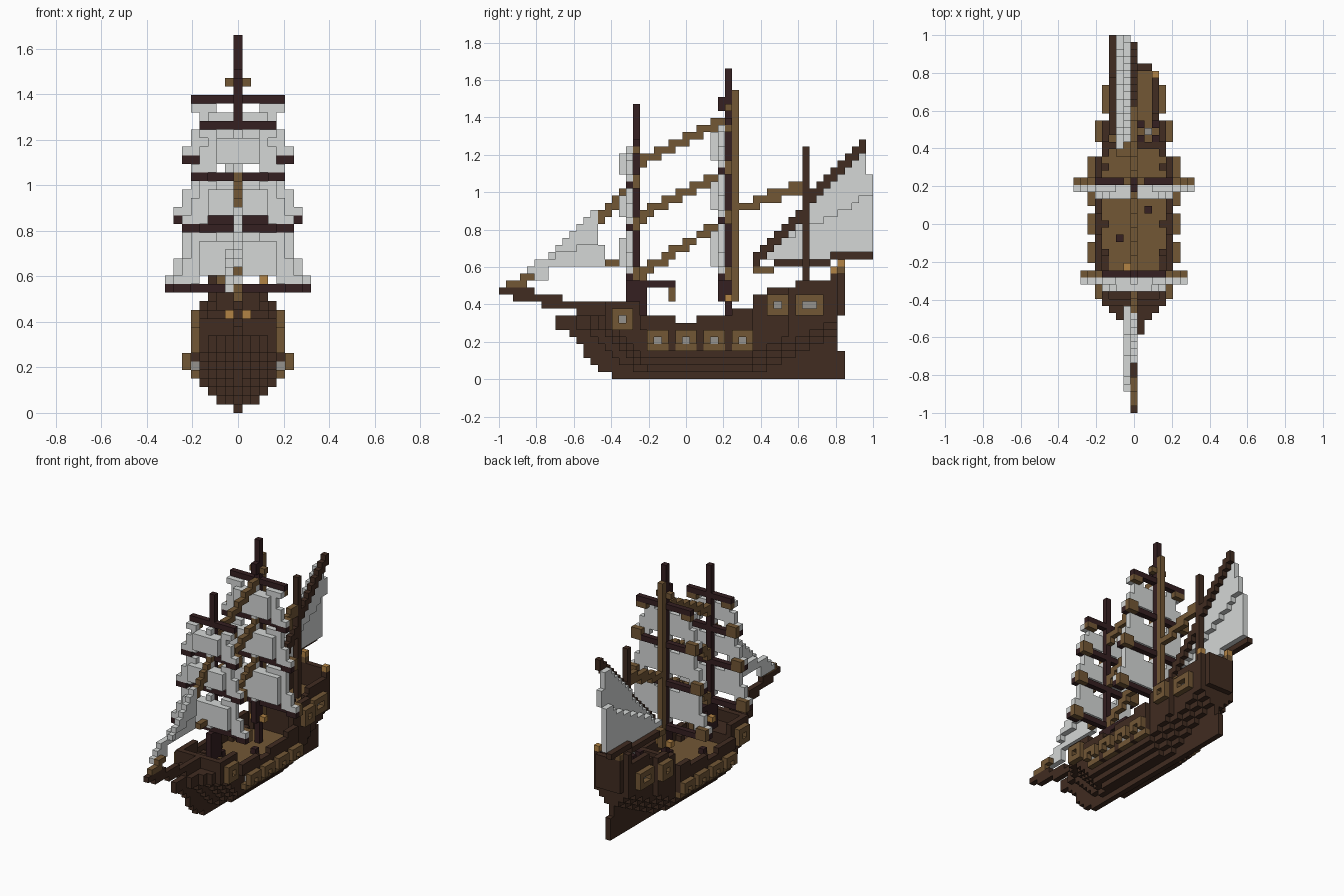
import bpy
import bmesh
from mathutils import Vector

if "Cube" in bpy.data.objects:
    bpy.data.objects.remove(bpy.data.objects["Cube"], do_unlink=True)

V = 2 / 53          # block size; blocks are addressed as (x, y, z) counts
PALETTE = {
    "hull": (0.052, 0.025, 0.015), "spar": (0.035, 0.014, 0.015),
    "timber": (0.17, 0.095, 0.036), "lantern_gold": (0.45, 0.23, 0.06),
    "sail_cloth": (0.66, 0.68, 0.67), "port_grey": (0.3, 0.29, 0.27)}
MATS = {}
for name, rgb in PALETTE.items():
    m = bpy.data.materials.new(name)
    m.use_nodes = True
    m.diffuse_color = (*rgb, 1)
    bsdf = m.node_tree.nodes["Principled BSDF"]
    bsdf.inputs["Base Color"].default_value = (*rgb, 1)
    bsdf.inputs["Roughness"].default_value = 0.8
    MATS[name] = m

taken = set()
AXES = [Vector(a) for a in ((1, 0, 0), (0, 1, 0), (0, 0, 1))]


def build(name, cells):
    """Turn a dict of blocks {(x, y, z): colour} into one outer-skin mesh."""
    cells = {c: m for c, m in cells.items() if c not in taken}
    taken.update(cells)
    used = sorted(set(cells.values()))
    bm = bmesh.new()
    corners = {}

    def corner(p):
        key = tuple(round(2 * q) for q in p)
        if key not in corners:
            corners[key] = bm.verts.new((p.x * V, p.y * V - 1, p.z * V))
        return corners[key]

    for c, colour in cells.items():
        mid = Vector(c) + Vector((0, 0.5, 0.5))
        for a in range(3):
            for s in (-1, 1):
                n = AXES[a] * s
                if tuple(c[i] + int(n[i]) for i in range(3)) in cells:
                    continue
                u, w = AXES[(a + 1) % 3] / 2, AXES[(a + 2) % 3] / 2 * s
                base = mid + n / 2
                f = bm.faces.new([corner(base + d) for d in
                                  (-u - w, u - w, u + w, w - u)])
                f.material_index = used.index(colour)
    me = bpy.data.meshes.new(name)
    bm.to_mesh(me)
    bm.free()
    for colour in used:
        me.materials.append(MATS[colour])
    bpy.context.collection.objects.link(bpy.data.objects.new(name, me))


def box(x, y, z, colour):
    """Blocks filling inclusive ranges."""
    return {(i, j, k): colour for i in range(x[0], x[1] + 1)
            for j in range(y[0], y[1] + 1) for k in range(z[0], z[1] + 1)}


def stairs(y0, z0, y1, z1, colour, thick=1.5):
    """Stepped diagonal beam on the centre line, its steps overlapping."""
    out = {}
    for j in range(y0, y1 + 1):
        z = z0 + (z1 - z0) * (j - y0) / (y1 - y0)
        out.update(box((0, 0), (j, j), (round(z - thick + 1), round(z)), colour))
    return out


# Masts
FORE, MAIN, MIZZEN = 19, 32, 43
build("fore_mast", {**box((0, 0), (FORE, FORE), (7, 38), "spar"),
                    **box((0, 0), (18, 20), (9, 13), "spar")})
build("main_mast", {**box((0, 0), (MAIN, MAIN), (7, 43), "spar"),
                    **box((0, 0), (31, 31), (11, 14), "spar"),
                    **box((0, 0), (31, 31), (38, 39), "spar")})
build("main_mast_brace", box((0, 0), (33, 33), (11, 40), "timber"))
build("mizzen_mast", box((0, 0), (MIZZEN, MIZZEN), (11, 32), "hull"))
build("crosstree", box((-1, 1), (MAIN, MAIN), (38, 38), "timber"))
build("lantern_bracket", {**box((0, 0), (20, 24), (13, 13), "spar"),
                          **box((0, 0), (24, 24), (11, 12), "timber")})
build("mast_lanterns", {(1, 32, 11): "lantern_gold",
                        (-1, 32, 11): "lantern_gold",
                        (-1, 20, 11): "lantern_gold"})

# Square rig: (height, half width) of each yard from the top down
RIG = {"fore": (FORE, ((33, 4), (27, 5), (21, 6), (14, 7))),
       "main": (MAIN, ((36, 5), (29, 6), (22, 7), (14, 8)))}
for mast, (y, yards) in RIG.items():
    for n, (z, half) in enumerate(yards):
        cells = box((-half, half), (y, y), (z, z), "spar")
        for side in (-1, 1):
            ends = sorted((side * (half - 1), side * half))
            # Clamps hang under the top yard and sit on the others
            clamp = (z, z + 1) if n else (z - 1, z - 1)
            cells.update(box(ends, (y, y), clamp, "timber"))
            if n:
                cells.update(box(ends, (y - 1, y - 1), (z, z), "spar"))
        build(f"{mast}_yard_{n + 1}", cells)
    for n, ((top, w1), (low, w0)) in enumerate(zip(yards, yards[1:])):
        cells = {}
        for k in range(low + 1, top):
            half = w0 - (0, 1, 1, 2)[min(k - low - 1, 3)]
            if k == top - 1 and n == 0:
                half = w1
            cells.update(box((-half, half), (y - 1, y - 1), (k, k), "sail_cloth"))
            if low + 2 <= k < top - 1:
                cells.update(box((2 - w1, w1 - 2), (y - 2, y - 2), (k, k), "sail_cloth"))
        # Arched foot and slots under the upper yard
        for i in range(1, w0 - 2):
            for s in (-i, i):
                cells.pop((s, y - 1, low + 1))
                if i < 3:
                    cells.pop((s, y - 1, top - 1))
        build(f"{mast}_sail_{n + 1}", cells)

# Stays between the masts
for n, (a, b) in enumerate(((31, 36), (23, 29), (15, 22))):
    build(f"main_stay_{n + 1}", stairs(20, a, 31, b, "timber"))
build("mizzen_stay", stairs(34, 24, 42, 27, "timber"))

# Spanker: gaff on the centre line, cloth bellying out to the boom
build("gaff", stairs(36, 17, 51, 33, "hull", 2))
build("boom", {**box((-3, -3), (39, 46), (16, 16), "hull"),
               **box((-3, -3), (47, 52), (17, 17), "hull"),
               **box((-2, 0), (36, 38), (15, 15), "timber")})
cells = {}
for j in range(37, 53):
    top = min(31, round(16 + (j - 36) * 16 / 15)) - (3 if j == 52 else 0)
    fold = 19 + (j - 40) * 0.55
    for k in range(17 if j < 47 else 18, top + 1):
        cells[(-1 if k > fold else -2, j, k)] = "sail_cloth"
build("spanker_sail", cells)

# Bowsprit and jib
build("bowsprit", {**box((0, 0), (0, 4), (12, 12), "hull"),
                   **box((0, 0), (2, 8), (11, 11), "hull"),
                   **box((0, 0), (6, 14), (10, 10), "hull"),
                   **box((0, 0), (11, 15), (9, 9), "hull")})
build("bowsprit_cap", {**box((0, 0), (1, 3), (13, 13), "timber"),
                       **box((0, 0), (3, 4), (14, 14), "timber")})
build("jib_stay", {**stairs(14, 23, 18, 27, "timber", 2),
                   **box((0, 0), (15, 16), (16, 16), "timber")})
cells = {}
for j in range(3, 15):
    top = round(14.6 + (j - 4) * 0.9) if j < 14 else 18
    for k in range(14 if j < 7 else 16, top + 1):
        inner = j > 6 and k >= 17 + (j - 7) * 0.3
        cells[(0 if inner else -1, j, k)] = "sail_cloth"
build("jib_sail", cells)


# Gun ports on both sides: raised frames round recessed openings
def port(name, x, y0, y1, z, tuck=0):
    for label, s in (("left", 1), ("right", -1)):
        cells = {}
        for j in range(y0, y1 + 1):
            for k in range(z, z + 3):
                hole = k == z + 1 and y0 < j < y1
                out = x - 1 if hole else x - tuck if k == z else x
                cells[(s * out, j, k)] = "port_grey" if hole else "timber"
        build(f"{label}_{name}", cells)


for n in range(4):
    port(f"gun_port_{n + 1}", 6, 21 + 4 * n, 23 + 4 * n, 4, 1)
port("bow_port", 5, 16, 18, 7)
port("quarter_port", 5, 38, 40, 9)
port("stern_port", 4, 42, 45, 9)

# Hull: deck plan narrowed by the section at each level
SECTION = (0, 2, 3, 4, 5)
STEM = (16, 14, 13, 12, 12, 11, 10)
BOW_SHIFT = (5, 8, 6, 5, 4, 3, 2, 0)


def plan(j):
    """Half width of the ship at deck level, -1 outside it."""
    for start, half in ((49, -1), (48, 2), (41, 3), (36, 4), (20, 5), (15, 4),
                        (14, 3), (13, 2), (11, 1)):
        if j >= start:
            return half
    return -1


def half_width(j, k):
    half = plan(j)
    if j < 30:
        half = min(half, plan(j - BOW_SHIFT[min(k, 7)]))
        if k < 7 and j >= STEM[k]:
            half = max(half, 0)
    elif k < 9:
        half = min(half, max((47 - j) // 2 + k - 5, 0))
        if j == 48 and k > 3:
            half = -1
    return min(half, SECTION[min(k, 4)])


def sheer(j):
    """Number of block rows up to the rail."""
    for start, rows in ((47, 15), (42, 14), (38, 13), (36, 12), (33, 10),
                        (28, 9), (25, 8), (20, 9), (15, 11)):
        if j >= start:
            return rows
    return 9


cells = {}
for j in range(10, 49):
    deck = 10 if j >= 37 else 6 if j >= 20 else 8
    for k in range(sheer(j)):
        half = half_width(j, k)
        for i in range(-half, half + 1):
            edge = (abs(i) == half or abs(i) > half_width(j + 1, k)
                    or abs(i) > half_width(j - 1, k) or j in (15, 37))
            if k <= deck or edge:
                wood = k == deck and not edge and j >= 20
                cells[(i, j, k)] = "timber" if wood else "hull"
cells.update(box((0, 0), (8, 11), (7, 8), "hull"))
build("hull", cells)

# Deck fittings and stern lanterns
build("wheel", {(2, 39, 11): "port_grey", (1, 38, 11): "spar", (3, 38, 11): "spar",
                (1, 40, 11): "spar", (3, 40, 11): "spar"})
build("deck_bollards", {(2, 28, 7): "spar", (-2, 24, 7): "spar"})
build("cannons", {(s * 4, 22 + 4 * n, 7): "hull" for s in (-1, 1) for n in range(4)})
build("left_stern_lantern", {(3, 47, 15): "lantern_gold"})
build("right_stern_post", {(-3, 47, 15): "hull"})
build("stern_lantern", {(-2, 48, 15): "timber", (-2, 48, 16): "lantern_gold"})
